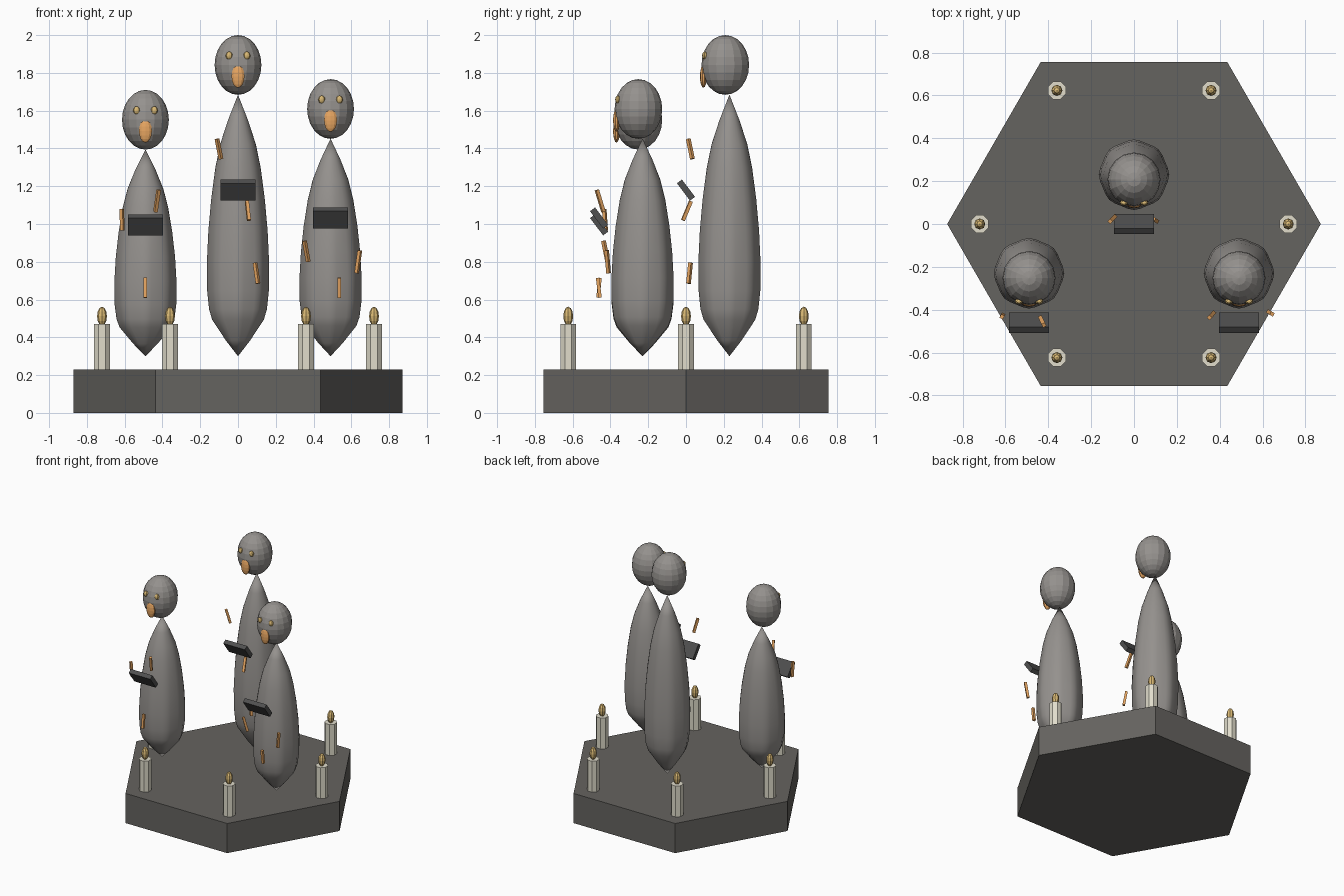
import bpy, bmesh, math
from mathutils import Vector

if "Cube" in bpy.data.objects:
    bpy.data.objects.remove(bpy.data.objects["Cube"])


def mat(name, r, g, b):
    m = bpy.data.materials.new(name)
    m.diffuse_color = (r, g, b, 1)
    m.use_nodes = True
    m.node_tree.nodes["Principled BSDF"].inputs["Base Color"].default_value = m.diffuse_color
    return m


STONE = mat("dark_stone", 0.13, 0.125, 0.115)
CLOTH = mat("grey_cloth", 0.30, 0.285, 0.27)
WAX = mat("wax", 0.75, 0.72, 0.60)
GOLD = mat("gold", 0.72, 0.50, 0.18)
EMBER = mat("ember", 0.80, 0.38, 0.12)
COVER = mat("book_cover", 0.08, 0.08, 0.08)


def finish(name, material):
    ob = bpy.context.object
    ob.name = name
    ob.data.materials.append(material)
    return ob


def prism(name, sides, r, z0, z1, x, y, material, turn=0):
    bpy.ops.mesh.primitive_cylinder_add(vertices=sides, radius=r, depth=z1 - z0,
                                        location=(x, y, (z0 + z1) / 2), rotation=(0, 0, turn))
    return finish(name, material)


def ellipsoid(name, loc, size, material, seg=8, rings=6):
    bpy.ops.mesh.primitive_uv_sphere_add(segments=seg, ring_count=rings, radius=1, location=loc)
    bpy.context.object.scale = size
    return finish(name, material)


def box(name, loc, size, material, rot=(0, 0, 0)):
    bpy.ops.mesh.primitive_cube_add(size=1, location=loc, rotation=rot)
    bpy.context.object.scale = size
    return finish(name, material)


def stick(name, top, bottom):
    a, b = Vector(top), Vector(bottom)
    d = a - b
    return box(name, (a + b) / 2, (0.018, 0.018, d.length), EMBER,
               d.to_track_quat('Z', 'Y').to_euler())


# Robe profile: (fraction of height, radius), closed to a point at both ends
PROFILE = [(0.06, 0.062), (0.14, 0.133), (0.18, 0.149), (0.25, 0.159), (0.36, 0.161),
           (0.48, 0.154), (0.60, 0.140), (0.72, 0.119), (0.81, 0.094), (0.90, 0.054)]


def robe(name, x, y, z0, z1):
    seg = 32
    bm = bmesh.new()
    rings = []
    for t, r in PROFILE:
        fold = 0.035 * (1 - t)
        ring = []
        for i in range(seg):
            a = 2 * math.pi * i / seg
            rr = r * (1 + fold * math.cos(8 * a))
            ring.append(bm.verts.new((x + rr * math.cos(a), y + rr * math.sin(a), z0 + t * (z1 - z0))))
        rings.append(ring)
    low = bm.verts.new((x, y, z0))
    high = bm.verts.new((x, y, z1))
    for i in range(seg):
        j = (i + 1) % seg
        bm.faces.new((low, rings[0][j], rings[0][i]))
        bm.faces.new((high, rings[-1][i], rings[-1][j]))
        for p, q in zip(rings, rings[1:]):
            bm.faces.new((p[i], p[j], q[j], q[i]))
    for f in bm.faces:
        f.smooth = True
    me = bpy.data.meshes.new(name)
    bm.to_mesh(me)
    bm.free()
    me.materials.append(CLOTH)
    bpy.context.collection.objects.link(bpy.data.objects.new(name, me))


# Hexagonal plinth with corners on the x axis
prism("plinth", 6, 0.872, 0, 0.23, 0, 0, STONE, math.pi / 6)

# Six candles
for k in range(6):
    a = k * math.pi / 3
    x, y = 0.72 * math.cos(a), 0.72 * math.sin(a)
    prism("candle", 8, 0.045, 0.23, 0.47, x, y, WAX, math.pi / 8)
    ellipsoid("flame", (x, y, 0.512), (0.026, 0.026, 0.05), GOLD)

# Three robed figures with heads, faces and books
for side, x, y, top in [("centre", 0, 0.23, 1.685), ("left", -0.49, -0.23, 1.395),
                        ("right", 0.49, -0.23, 1.452)]:
    robe(side + "_robe", x, y, 0.30, top)
    hz = top + 0.157
    ellipsoid(side + "_head", (x, y - 0.022, hz), (0.124, 0.126, 0.158), CLOTH, 16, 12)
    for s in (-1, 1):
        ellipsoid(side + "_eye", (x + s * 0.047, y - 0.131, hz + 0.05), (0.019, 0.014, 0.021), GOLD)
    ellipsoid(side + "_mouth", (x, y - 0.138, hz - 0.06), (0.036, 0.018, 0.061), EMBER, 10, 8)
    box(side + "_book", (x, y - 0.23, 0.30 + 0.635 * (top - 0.30)), (0.185, 0.115, 0.033),
        COVER, (math.radians(-53), 0, 0))

# Floating ember sticks in front of the robes
for a, b in [((-0.111, 0.012, 1.45), (-0.09, 0.034, 1.345)),
             ((0.047, 0.026, 1.12), (0.058, -0.016, 1.02)),
             ((0.09, 0.024, 0.795), (0.106, 0.013, 0.685)),
             ((-0.616, -0.433, 1.08), (-0.612, -0.425, 0.965)),
             ((-0.42, -0.472, 1.18), (-0.437, -0.437, 1.065)),
             ((-0.49, -0.455, 0.715), (-0.49, -0.466, 0.61)),
             ((0.352, -0.437, 0.91), (0.372, -0.415, 0.80)),
             ((0.645, -0.42, 0.86), (0.628, -0.41, 0.74)),
             ((0.535, -0.468, 0.715), (0.535, -0.455, 0.61))]:
    stick("ember_stick", a, b)
